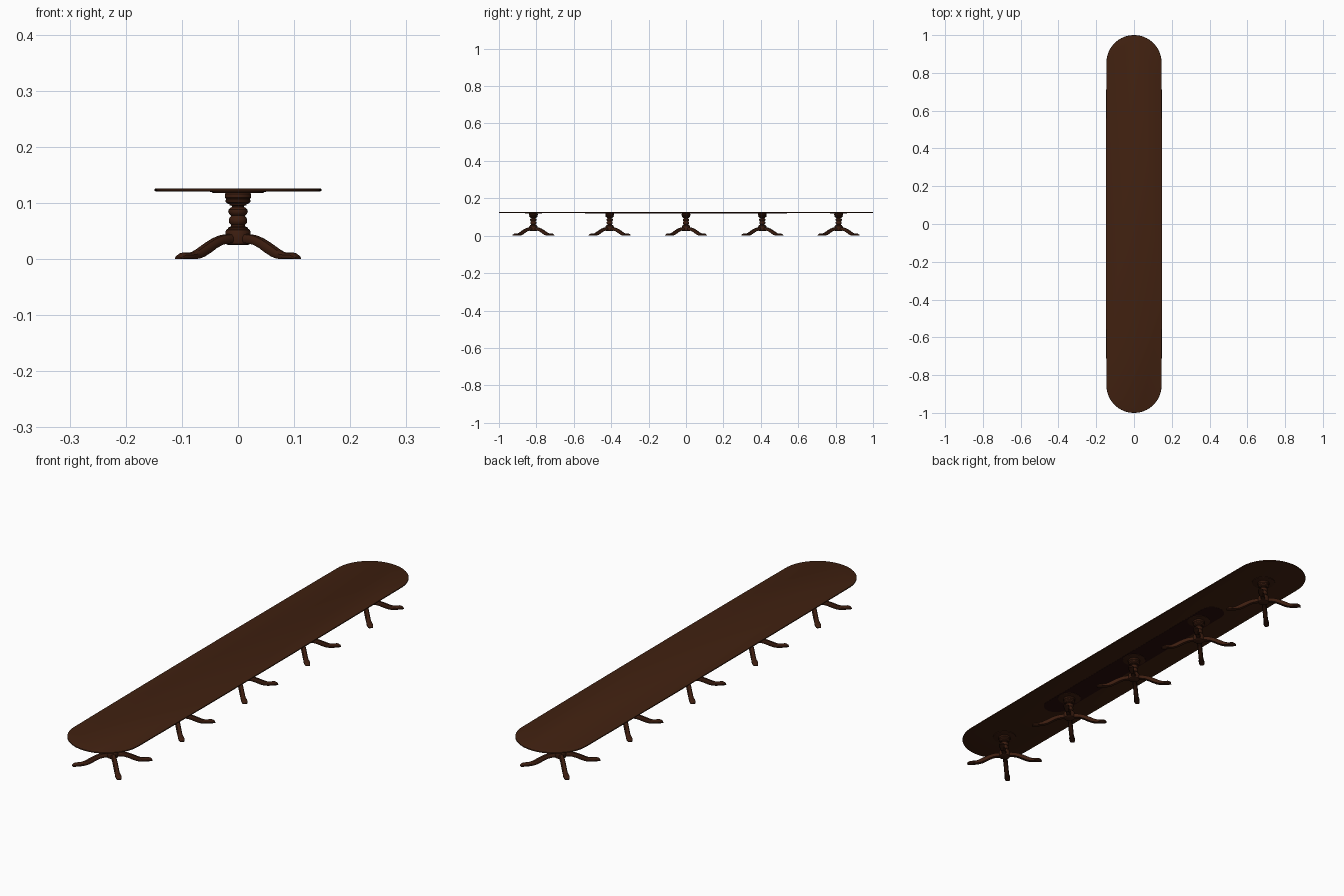
import bpy, bmesh, math
from mathutils import Matrix

if "Cube" in bpy.data.objects:
    bpy.data.objects.remove(bpy.data.objects["Cube"])


def material(name, rgb):
    m = bpy.data.materials.new(name)
    m.diffuse_color = (*rgb, 1.0)
    m.use_nodes = True
    m.node_tree.nodes["Principled BSDF"].inputs["Base Color"].default_value = m.diffuse_color
    return m


TOP = material("brown wood", (0.052, 0.0150, 0.0052))
TURNED = material("reddish brown wood", (0.046, 0.0125, 0.0050))
DARK = material("dark underside wood", (0.022, 0.0040, 0.0035))


def rings_to_mesh(name, rings, mat, angle=35):
    """Skin a list of equal-length point rings and cap both ends."""
    bm = bmesh.new()
    rows = [[bm.verts.new(p) for p in ring] for ring in rings]
    n = len(rows[0])
    for a, b in zip(rows, rows[1:]):
        for i in range(n):
            j = (i + 1) % n
            bm.faces.new((a[i], a[j], b[j], b[i]))
    bm.faces.new(rows[0][::-1])
    bm.faces.new(rows[-1])
    bmesh.ops.recalc_face_normals(bm, faces=bm.faces)
    me = bpy.data.meshes.new(name)
    bm.to_mesh(me)
    bm.free()
    me.materials.append(mat)
    for p in me.polygons:
        p.use_smooth = True
    me.set_sharp_from_angle(angle=math.radians(angle))
    return me


def place(name, me, matrix=Matrix()):
    ob = bpy.data.objects.new(name, me)
    ob.matrix_world = matrix
    bpy.context.collection.objects.link(ob)
    return ob


def stadium(radius, half_len, z, bow=0.0, seg=32):
    """Long outline with round ends and slightly bowed sides."""
    cy = half_len - radius
    pts = []
    for side in (1, -1):
        for i in range(seg + 1):
            a = math.pi * i / seg
            pts.append((side * radius * math.cos(a), side * (cy + radius * math.sin(a)), z))
        for k in range(1, 12):
            y = cy * (1 - 2 * k / 12)
            x = radius + bow * (1 - (y / cy) ** 2)
            pts.append((-side * x, side * y, z))
    return pts


# Table top with a softened edge
edge = [(0.003, 0.1205), (0.0008, 0.1212), (0, 0.1225), (0, 0.1240), (0.0008, 0.1252), (0.0025, 0.1258)]
place("table_top", rings_to_mesh(
    "table_top", [stadium(0.146 - d, 1.0 - d, z, 0.003) for d, z in edge], TOP))

# Thin dark panel under the middle of the top
place("underside_panel", rings_to_mesh(
    "underside_panel", [stadium(0.05, 0.54, z) for z in (0.1198, 0.1207)], DARK))


# Turned column profile (radius, height)
def lathe(name, profile, mat, seg=32):
    return rings_to_mesh(name, [
        [(r * math.cos(2 * math.pi * i / seg), r * math.sin(2 * math.pi * i / seg), z) for i in range(seg)]
        for r, z in profile], mat)


column = lathe("column", [
    (0.018, 0.025), (0.0215, 0.027), (0.0225, 0.030), (0.0225, 0.048), (0.021, 0.052),
    (0.018, 0.054), (0.018, 0.056), (0.013, 0.058),
    (0.0125, 0.061), (0.0155, 0.064), (0.0165, 0.068), (0.0160, 0.072), (0.013, 0.076),
    (0.0125, 0.0775), (0.0155, 0.080), (0.0175, 0.084), (0.0170, 0.088), (0.013, 0.0915),
    (0.011, 0.093), (0.011, 0.095), (0.015, 0.0955), (0.0155, 0.098), (0.018, 0.0985),
    (0.021, 0.101), (0.0225, 0.102), (0.0225, 0.105), (0.0215, 0.106), (0.0215, 0.108),
    (0.0235, 0.110), (0.0235, 0.116), (0.022, 0.118), (0.022, 0.119)], TURNED)

mount = lathe("mounting_plate", [
    (0.043, 0.1175), (0.046, 0.1185), (0.046, 0.1210)], TURNED)

# Curved leg: distance from column, bottom, top, width
stations = [
    (0.012, 0.029, 0.045, 0.018), (0.030, 0.028, 0.0445, 0.018), (0.045, 0.0255, 0.0425, 0.018),
    (0.060, 0.0195, 0.038, 0.018), (0.075, 0.0115, 0.0315, 0.018), (0.090, 0.0045, 0.024, 0.018),
    (0.102, 0.0012, 0.0175, 0.018), (0.113, 0.0, 0.0130, 0.019), (0.124, 0.0, 0.0115, 0.022),
    (0.139, 0.0, 0.0115, 0.022), (0.147, 0.0, 0.0075, 0.019), (0.151, 0.0, 0.0035, 0.015)]
section = [(-0.38, 0), (0.38, 0), (0.5, 0.2), (0.5, 0.65), (0.33, 0.92),
           (0.0, 1.0), (-0.33, 0.92), (-0.5, 0.65), (-0.5, 0.2)]
leg = rings_to_mesh("leg", [
    [(r, u * w, lo + v * (hi - lo)) for u, v in section] for r, lo, hi, w in stations], TURNED, 40)

# Five pedestals, each with four diagonal legs
for n, y in enumerate((-0.816, -0.408, 0.0, 0.408, 0.816), 1):
    at = Matrix.Translation((0, y, 0))
    place(f"column_{n}", column, at)
    place(f"mounting_plate_{n}", mount, at)
    for k in range(4):
        turn = Matrix.Rotation(math.radians(45 + 90 * k), 4, 'Z')
        place(f"leg_{n}_{k + 1}", leg, at @ turn)
